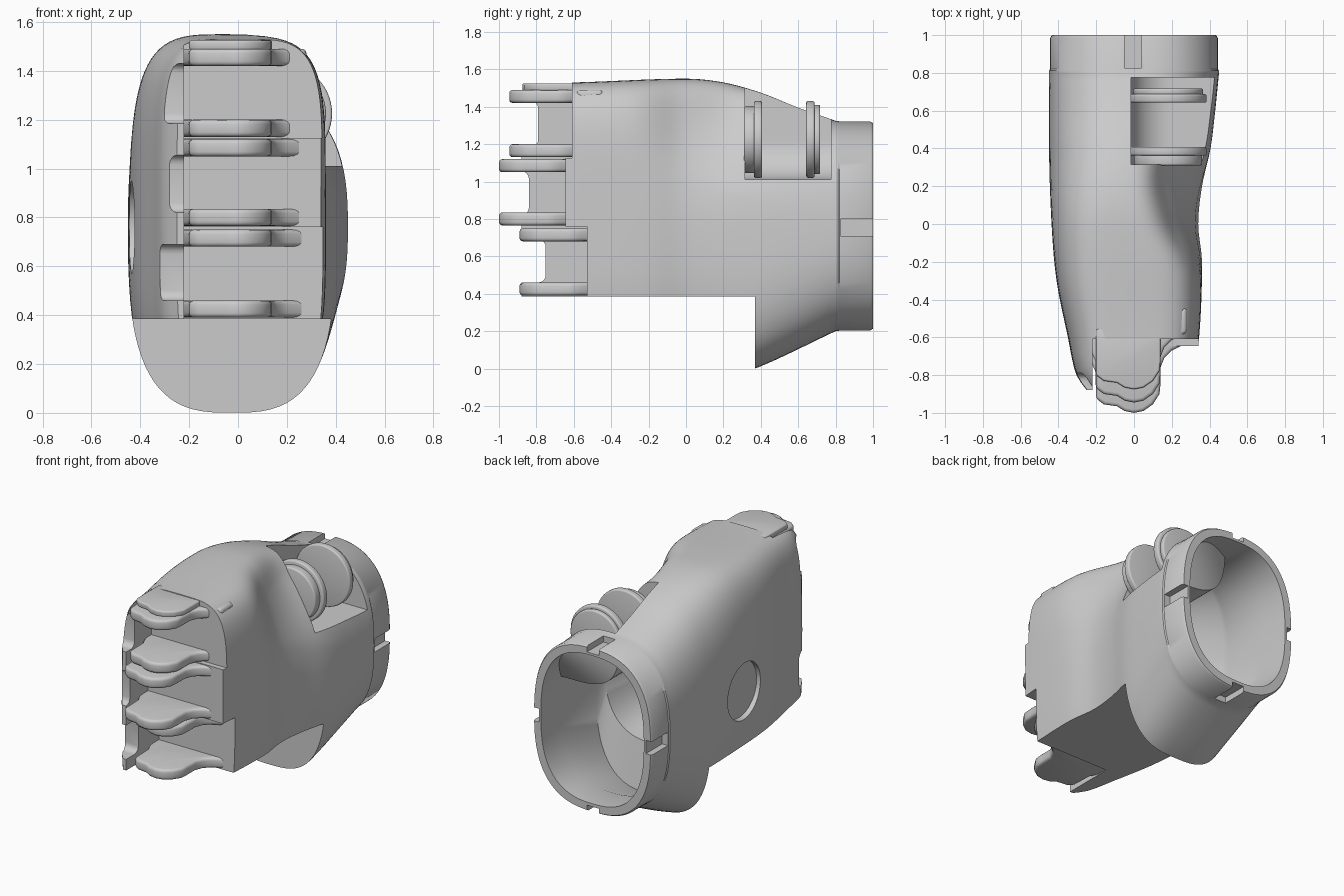
import bpy, bmesh, math
from mathutils import Matrix

if "Cube" in bpy.data.objects:
    bpy.data.objects.remove(bpy.data.objects["Cube"])


def make(name, bm):
    bmesh.ops.recalc_face_normals(bm, faces=bm.faces)
    me = bpy.data.meshes.new(name)
    bm.to_mesh(me)
    bm.free()
    ob = bpy.data.objects.new(name, me)
    bpy.context.collection.objects.link(ob)
    return ob


def bake(ob):
    dg = bpy.context.evaluated_depsgraph_get()
    me = bpy.data.meshes.new_from_object(ob.evaluated_get(dg))
    ob.modifiers.clear()
    ob.data = me


def cut(ob, cutter):
    m = ob.modifiers.new("cut", 'BOOLEAN')
    m.operation, m.solver, m.object = 'DIFFERENCE', 'EXACT', cutter
    bake(ob)
    bpy.data.objects.remove(cutter)


def box(x0, x1, y0, y1, z0, z1, r=0.0):
    bm = bmesh.new()
    bmesh.ops.create_cube(bm, size=1)
    for v in bm.verts:
        v.co.x = (x0 + x1) / 2 + v.co.x * (x1 - x0)
        v.co.y = (y0 + y1) / 2 + v.co.y * (y1 - y0)
        v.co.z = (z0 + z1) / 2 + v.co.z * (z1 - z0)
    if r:
        bmesh.ops.bevel(bm, geom=list(bm.edges), offset=r, segments=4, profile=0.5, affect='EDGES')
    return make("cutter", bm)


def disc(name, center, r, depth, axis, bevel=0.0):
    bm = bmesh.new()
    bmesh.ops.create_cone(bm, cap_ends=True, segments=56, radius1=r, radius2=r, depth=depth,
                          matrix=Matrix.Translation(center) @ Matrix.Rotation(math.pi / 2, 4, axis))
    ob = make(name, bm)
    if bevel:
        m = ob.modifiers.new("bevel", 'BEVEL')
        m.width, m.segments = bevel, 3
        bake(ob)
    return ob


def prism(name, outline, z0, z1):
    """Extrude an outline of (x, y) points from z0 to z1."""
    bm = bmesh.new()
    f = bm.faces.new([bm.verts.new((x, y, z0)) for x, y in outline])
    for v in bmesh.ops.extrude_face_region(bm, geom=[f])["geom"]:
        if isinstance(v, bmesh.types.BMVert):
            v.co.z = z1
    return make(name, bm)


def smooth(ob):
    bpy.ops.object.select_all(action='DESELECT')
    ob.select_set(True)
    bpy.context.view_layer.objects.active = ob
    bpy.ops.object.shade_smooth_by_angle(angle=math.radians(35))


def curve(keys, t):
    """Smooth Hermite interpolation through (t, value) keys."""
    for i in range(len(keys) - 1):
        (a, p), (b, q) = keys[i], keys[i + 1]
        if t <= b or i == len(keys) - 2:
            (a0, p0), (b1, q1) = keys[max(i - 1, 0)], keys[min(i + 2, len(keys) - 1)]
            h = b - a
            m0, m1 = (q - p0) / (b - a0) * h, (q1 - p) / (b1 - a) * h
            u = min(max((t - a) / h, 0), 1)
            return ((2*u**3 - 3*u*u + 1) * p + (u**3 - 2*u*u + u) * m0
                    + (3*u*u - 2*u**3) * q + (u**3 - u*u) * m1)


def loft(name, sections, seg=80):
    """Skin superellipse sections (y, left, right, bottom, top, power, lean)."""
    bm = bmesh.new()
    rings = []
    for y, xl, xr, zb, zt, n, k in sections:
        ring = []
        for i in range(seg):
            a = 2 * math.pi * i / seg
            c, s = math.cos(a), math.sin(a)
            x = (xl + xr) / 2 + (xr - xl) / 2 * math.copysign(abs(c) ** (2 / n), c)
            z = (zb + zt) / 2 + (zt - zb) / 2 * math.copysign(abs(s) ** (2 / n), s)
            u = min(max((z - 0.85) / 0.6, 0), 1)
            side = min(max((x + 0.1) / 0.4, 0), 1)
            ring.append(bm.verts.new((x - k * u * u * (3 - 2 * u) * side, y, z)))
        rings.append(ring)
    for p, q in zip(rings, rings[1:]):
        for i in range(seg):
            j = (i + 1) % seg
            bm.faces.new((p[i], p[j], q[j], q[i]))
    bm.faces.new(rings[0])
    bm.faces.new(rings[-1])
    return make(name, bm)


# palm and wrist shell, with a slightly stepped wrist collar at the back
left = [(-.88, -.25), (-.8, -.305), (-.6, -.35), (-.3, -.41), (0, -.437), (.4, -.45), (.8, -.45)]
right = [(-.88, .32), (-.5, .35), (-.2, .36), (0, .34), (.2, .36), (.4, .405), (.6, .43), (.8, .45)]
bottom = [(-.88, .1), (0, .08), (.3, 0), (.37, 0), (.8, .2)]
top = [(-.88, 1.53), (-.6, 1.53), (0, 1.55), (.2, 1.53), (.4, 1.475), (.6, 1.395), (.8, 1.325)]
power = [(-.88, 4.5), (-.2, 4), (.35, 3), (.8, 2.6)]
lean = [(-.88, 0), (-.3, 0), (0, .1), (.25, .15), (.5, .08), (.8, 0)]
tracks = (left, right, bottom, top, power, lean)
ys = [-.88 + 1.68 * i / 42 for i in range(43)]
secs = [(y, *[curve(t, y) for t in tracks]) for y in ys]
secs += [(.812, -.45, .45, .2, 1.325, 2.6, 0), (.82, -.444, .444, .203, 1.322, 2.6, 0),
         (.985, -.444, .444, .203, 1.322, 2.6, 0), (1, -.435, .435, .212, 1.313, 2.6, 0)]
palm = loft("palm_shell", secs)

# hollow inside, bulging smoothly around the thumb pocket
hollow = loft("hollow", [(-.3, -.28, .18, .6, 1.25, 2.6, 0), (-.1, -.35, .26, .47, 1.4, 2.6, 0),
                         (.4, -.385, .33, .45, 1.38, 2.6, 0), (.46, -.385, .35, .14, 1.35, 2.6, 0),
                         (.8, -.385, .385, .265, 1.265, 2.6, 0), (1.1, -.385, .385, .265, 1.265, 2.6, 0)])
cut(hollow, loft("pocket_keepout", [(-.5, -.07, .8, .95, 2, 4, 0), (.8, -.07, .8, .95, 2, 4, 0),
                                    (.87, .06, .85, 1.07, 2, 4, 0), (.98, .3, .9, 1.25, 2, 4, 0)]))
cut(palm, hollow)

# flat underside of the hand
cut(palm, box(-1, 1, -1.5, .37, -1, .385))

# three finger bays, each with a trimmed back lip
for z0, z1, floor, lip in ((0, .76, -.53, -.75), (.76, 1.125, -.645, -.84), (1.125, 2, -.61, -.79)):
    cut(palm, box(-.22, 1, -1.5, floor, z0, z1))
    cut(palm, box(-1, -.1, -1.5, lip, max(z0, .4) + .06, min(z1, 1.5) - .07, .04))

# thumb pocket, rounded about the hinge axis and open to the upper right
arc = [(.19 + .205 * math.cos(a), 1.22 + .21 * math.sin(a))
       for a in (math.pi + i * math.pi / 32 for i in range(17))]
pocket = prism("cutter", [(x, -z) for x, z in arc] + [(1, -1.01), (1, -2), (-.015, -2)], .315, .775)
pocket.data.transform(Matrix.Rotation(math.radians(-90), 4, 'X') @ Matrix.Scale(1, 4))
cut(palm, pocket)

# round recess on the back of the hand
cut(palm, disc("cutter", (-.45, 0, .76), .19, .11, 'Y'))

# collar notches on four sides
for b in ((-.05, .04, 1.28, 2), (-.05, .04, -1, .245), (.4, 1, .71, .8), (-1, -.4, .71, .8)):
    cut(palm, box(b[0], b[1], .825, 1.2, b[2], b[3]))
smooth(palm)

# finger hinge plates
PROFILE = [(-.24, -.5), (-.24, -.7), (-.205, -.78), (-.2, -.925), (-.16, -.955), (-.09, -.965), (-.05, -.99),
           (0, -1), (.05, -.99), (.1, -.955), (.135, -.9), (.14, -.85), (.14, -.76), (.16, -.71),
           (.2, -.67), (.28, -.63), (.28, -.5)]
FLANGE = [(-.2, -.68)] + PROFILE[3:13] + [(.14, -.68)]


def plate(name, outline, z0, z1, shift, bevel=.018):
    ob = prism(name, [(x, y + shift) for x, y in outline], z0, z1)
    m = ob.modifiers.new("bevel", 'BEVEL')
    m.width, m.segments, m.limit_method = bevel, 3, 'ANGLE'
    m.angle_limit = math.radians(50)
    bake(ob)
    smooth(ob)


for i, (lo, hi, shift) in enumerate(((.39, .68, .11), (.765, 1.05, 0), (1.13, 1.42, .055))):
    plate(f"finger_hinge_lower_{i+1}", PROFILE, lo, lo + .07, shift)
    plate(f"finger_hinge_upper_{i+1}", PROFILE, hi, hi + .07, shift)
plate("top_flange", FLANGE, 1.485, 1.525, .125, .01)

# thumb hinge discs with smaller bosses
for name, y, r, d in (("thumb_hinge_front", .385, .205, .045), ("thumb_hinge_back", .665, .205, .045),
                      ("thumb_boss_front", .34, .18, .06), ("thumb_boss_back", .7, .185, .035)):
    smooth(disc(name, (.18, y, 1.225), r, d, 'X', .01))
